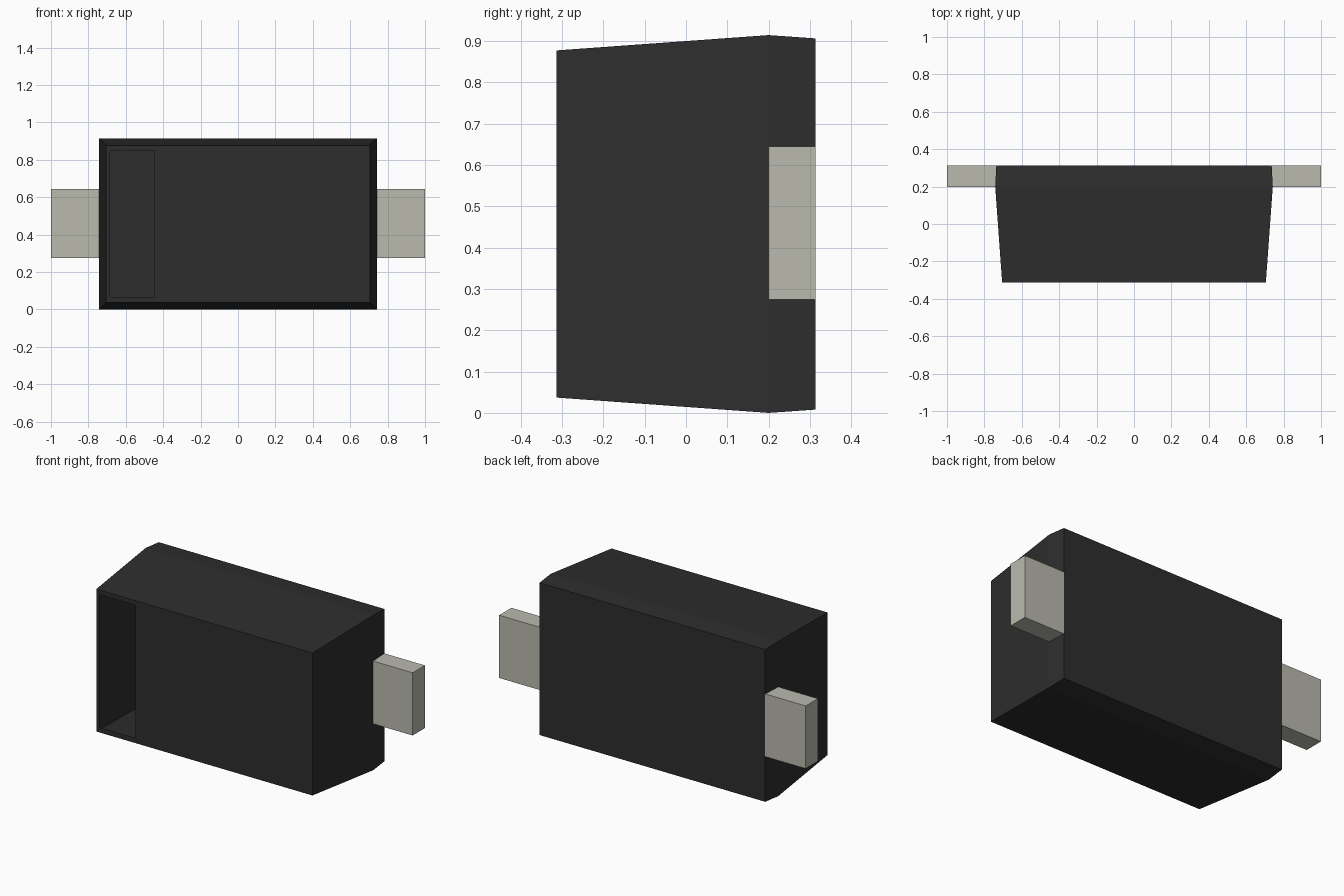
import bpy, bmesh

if "Cube" in bpy.data.objects:
    bpy.data.objects.remove(bpy.data.objects["Cube"])


def material(name, rgb):
    m = bpy.data.materials.new(name)
    m.diffuse_color = (*rgb, 1)
    m.use_nodes = True
    m.node_tree.nodes["Principled BSDF"].inputs["Base Color"].default_value = m.diffuse_color
    return m


black = material("black_plastic", (0.027, 0.027, 0.027))
metal = material("grey_metal", (0.49, 0.49, 0.43))
CZ = 0.457  # height of the centre line


def add_object(name, bm, mat):
    mesh = bpy.data.meshes.new(name)
    bm.to_mesh(mesh)
    bm.free()
    mesh.materials.append(mat)
    ob = bpy.data.objects.new(name, mesh)
    bpy.context.collection.objects.link(ob)
    return ob


def ring(bm, y, x0, x1, z0, z1):
    return [bm.verts.new((x, y, z)) for x, z in ((x0, z0), (x1, z0), (x1, z1), (x0, z1))]


def bridge(bm, a, b):
    for i in range(4):
        j = (i + 1) % 4
        bm.faces.new((a[i], a[j], b[j], b[i]))


# Hollow tapered case: window rim, front edge, widest line, back edge
bm = bmesh.new()
rings = [ring(bm, -0.313, -0.685, -0.45, 0.067, 0.85)]
for y, hx, hz in ((-0.313, 0.705, 0.42), (0.2, 0.742, 0.457), (0.313, 0.736, 0.449)):
    rings.append(ring(bm, y, -hx, hx, CZ - hz, CZ + hz))
for a, b in zip(rings, rings[1:]):
    bridge(bm, a, b)
bm.faces.new(rings[-1])
bmesh.ops.recalc_face_normals(bm, faces=bm.faces)
# The back panel must point outwards on the open shell
back = max(bm.faces, key=lambda f: f.calc_center_median().y)
if back.normal.y < 0:
    bmesh.ops.reverse_faces(bm, faces=bm.faces)
add_object("case", bm, black)

# Flat leads at both ends
for side, name in ((-1, "left_lead"), (1, "right_lead")):
    bm = bmesh.new()
    bmesh.ops.create_cube(bm, size=1)
    bmesh.ops.scale(bm, vec=(0.264, 0.114, 0.37), verts=bm.verts)
    bmesh.ops.translate(bm, vec=(side * 0.868, 0.256, 0.459), verts=bm.verts)
    add_object(name, bm, metal)
